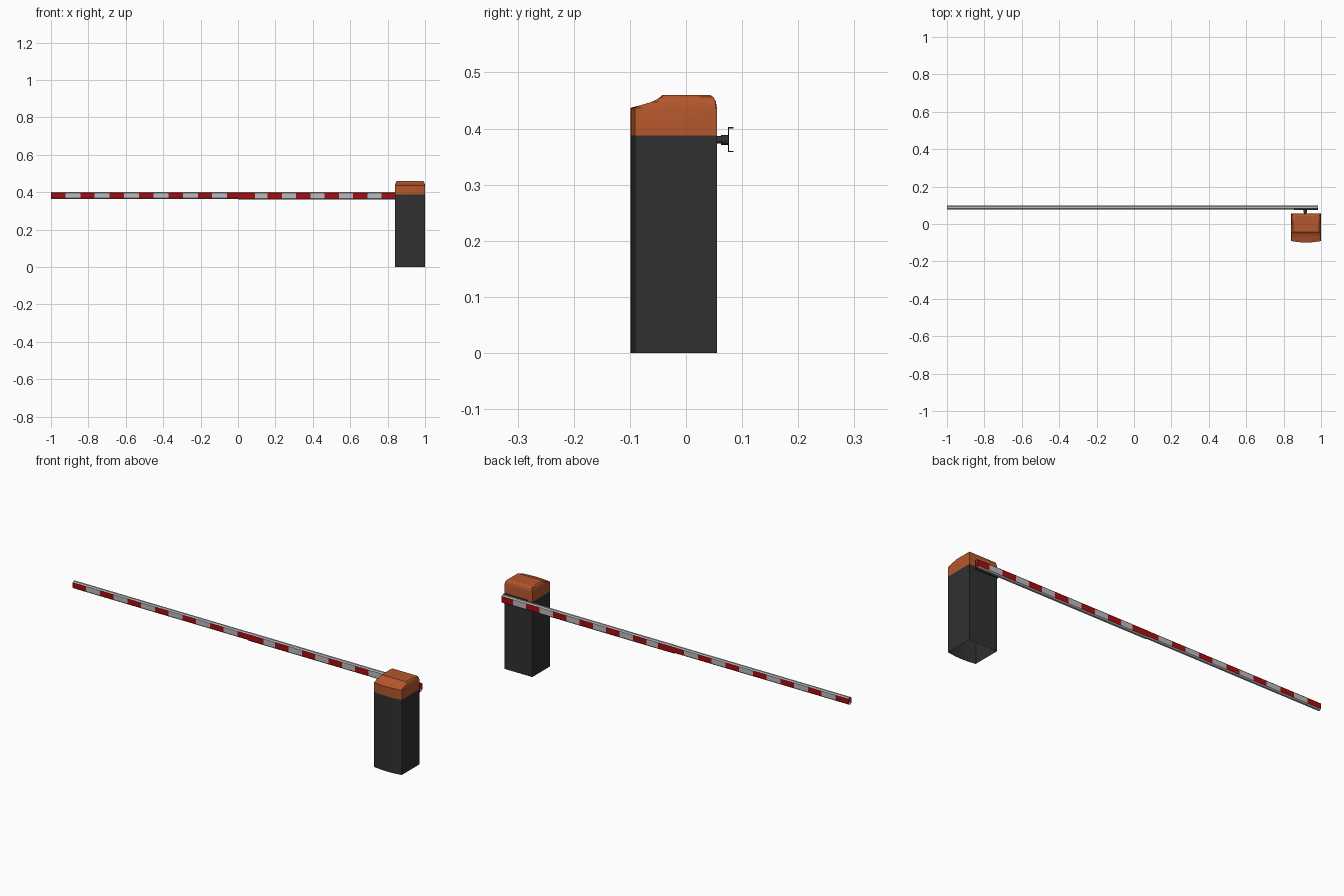
import bpy, bmesh, math

if "Cube" in bpy.data.objects:
    bpy.data.objects.remove(bpy.data.objects["Cube"])

def material(name, rgb):
    m = bpy.data.materials.new(name)
    m.diffuse_color = (*rgb, 1)
    m.use_nodes = True
    m.node_tree.nodes["Principled BSDF"].inputs["Base Color"].default_value = m.diffuse_color
    return m

DARK = material("charcoal", (0.03, 0.03, 0.03))
ORANGE = material("orange", (0.46, 0.095, 0.025))
GREY = material("light grey", (0.50, 0.50, 0.52))
RED = material("red", (0.42, 0.003, 0.005))

def finish(name, bm, mats, smooth=None):
    bmesh.ops.recalc_face_normals(bm, faces=bm.faces[:])
    me = bpy.data.meshes.new(name)
    bm.to_mesh(me)
    bm.free()
    ob = bpy.data.objects.new(name, me)
    bpy.context.collection.objects.link(ob)
    for m in mats:
        me.materials.append(m)
    if smooth:
        bpy.ops.object.select_all(action='DESELECT')
        ob.select_set(True)
        bpy.context.view_layer.objects.active = ob
        bpy.ops.object.shade_smooth_by_angle(angle=math.radians(smooth))
    return ob

def loft(sections, caps=True):
    """Skin a list of closed loops with matching point counts."""
    bm = bmesh.new()
    rings = [[bm.verts.new(p) for p in s] for s in sections]
    n = len(rings[0])
    for a, b in zip(rings, rings[1:]):
        for i in range(n):
            j = (i + 1) % n
            bm.faces.new((a[i], a[j], b[j], b[i]))
    if caps:
        bm.faces.new(rings[0])
        bm.faces.new(rings[-1])
    return bm

CX, HALF, BACK, SPLIT = 0.92, 0.08, 0.055, 0.388

def front_y(u):
    # gently bowed front, u runs -1..1 across the width
    return -0.091 - 0.008 * (1 - u * u)

# cabinet body, open underneath
us = [-1 + i / 6 for i in range(13)]
plan = [(CX + HALF * u, front_y(u)) for u in us]
plan += [(CX + HALF, BACK), (CX - HALF, BACK)]
bm = loft([[(x, y, z) for x, y in plan] for z in (0, SPLIT)], caps=False)
bm.verts.ensure_lookup_table()
bm.faces.new(bm.verts[len(plan):])
finish("cabinet", bm, [DARK], 25)

# hood: side profile swept across the width, its top edges rounded off
profile = [(0.055, SPLIT), (0.055, 0.437), (0.053, 0.449), (0.049, 0.456),
           (0.043, 0.46), (-0.042, 0.46), (-0.050, 0.453),
           (-0.063, 0.447), (-0.080, 0.442)]
edge = {1.0: 0.437, 0.97: 0.448, 0.93: 0.456, 0.87: 0.46}
stations = sorted([-k for k in edge] + list(edge) + [i / 6 for i in range(-5, 6)])
sections = []
for u in stations:
    top = edge.get(abs(u), 0.46)
    pts = [(y, min(z, top)) for y, z in profile]
    pts += [(front_y(u), 0.437), (front_y(u), SPLIT)]
    sections.append([(CX + HALF * u, y, z) for y, z in pts])
finish("hood", loft(sections), [ORANGE], 25)

# drive shaft with a stepped collar
def shaft(name, radius, y0, y1):
    ring = [(math.cos(a * math.tau / 20) * radius, math.sin(a * math.tau / 20) * radius)
            for a in range(20)]
    bm = loft([[(0.915 + x, y, 0.38 + z) for x, z in ring] for y in (y0, y1)])
    finish(name, bm, [DARK], 30)

shaft("drive_shaft", 0.0065, 0.05, 0.064)
shaft("shaft_collar", 0.009, 0.062, 0.076)

# channel bracket holding the boom
b, t, y0, y1, zb, zt = None, 0.002, 0.075, 0.085, 0.358, 0.4025
channel = [(y0, zb), (y1, zb), (y1, zb + t), (y0 + t, zb + t),
           (y0 + t, zt - t), (y1, zt - t), (y1, zt), (y0, zt)]
finish("boom_bracket", loft([[(x, y, z) for y, z in channel] for x in (0.855, 0.985)]), [DARK])

# hollow eight-sided boom halves, red bands on both broad sides
def boom(name, x0, x1, bands, ya, yb, za, zb):
    c = 0.0055
    oct_ = [(ya + c, za), (yb - c, za), (yb, za + c), (yb, zb - c),
            (yb - c, zb), (ya + c, zb), (ya, zb - c), (ya, za + c)]
    xs = sorted({x0, x1, *[v for band in bands for v in band]})
    bm = loft([[(x, y, z) for y, z in oct_] for x in xs], caps=False)
    bm.normal_update()
    for f in bm.faces:
        mid = f.calc_center_median().x
        if abs(f.normal.y) > 0.9 and any(p < mid < q for p, q in bands):
            f.material_index = 1
    finish(name, bm, [GREY, RED])

outer = [(-1 + 0.157 * i, min(-1 + 0.157 * i + 0.077, 0)) for i in range(7)]
inner = [(0.005 + 0.1525 * i, min(0.005 + 0.1525 * i + 0.077, 0.985)) for i in range(7)]
inner[0] = (0.0, 0.092)
boom("boom_outer", -1.0, 0.0, outer, 0.0785, 0.0985, 0.3635, 0.4005)
boom("boom_inner", 0.0, 0.985, inner, 0.078, 0.099, 0.3605, 0.401)
